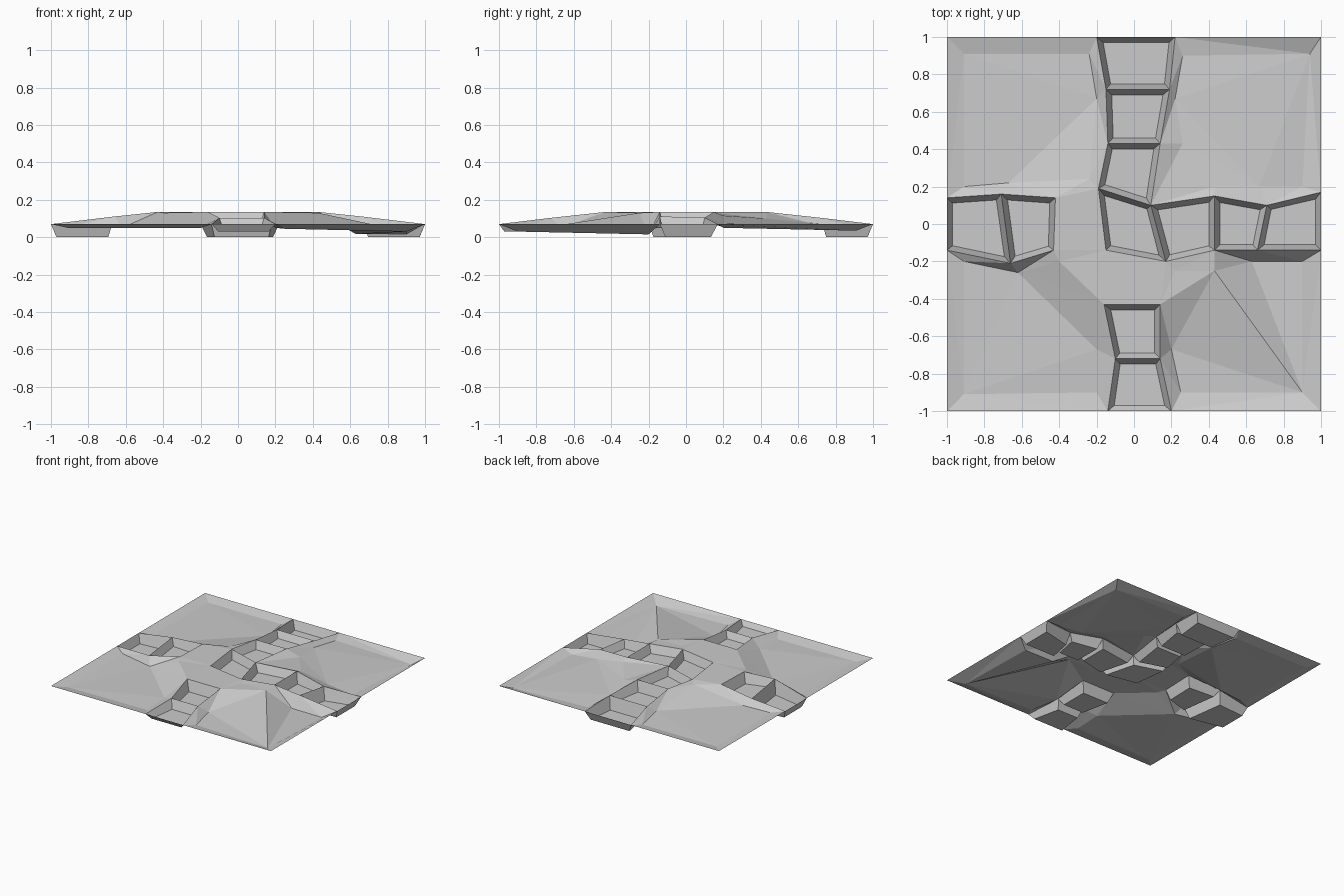
import bpy, bmesh
from mathutils import Vector
from mathutils.geometry import delaunay_2d_cdt

if "Cube" in bpy.data.objects:
    bpy.data.objects.remove(bpy.data.objects["Cube"])

# Shared rim corners of the stepped pools (x, y)
W = [(-1, .14), (-1, -.14), (-.71, .16), (-.66, -.21), (-.42, .14), (-.43, -.14)]
C = [(-.19, .19), (.09, .1), (.17, -.2), (-.15, -.14)]
E = [(.43, .15), (.43, -.14), (.71, .1), (.66, -.14), (1, .17), (1, -.14)]
N = [(-.14, .43), (.14, .43), (-.15, .72), (.19, .72), (-.2, 1), (.22, 1)]
S = [(-.16, -.43), (.14, -.43), (-.1, -.72), (.14, -.72), (-.14, -1), (.2, -1)]

# Pools: counter-clockwise rim and floor height
pools = [
    ([W[0], W[1], W[3], W[2]], 0), ([W[2], W[3], W[5], W[4]], .05),
    ([C[0], C[3], C[2], C[1]], .07), ([C[1], C[2], E[1], E[0]], .07),
    ([E[0], E[1], E[3], E[2]], .05), ([E[2], E[3], E[5], E[4]], 0),
    ([C[0], C[1], N[1], N[0]], .07), ([N[0], N[1], N[3], N[2]], .05),
    ([N[2], N[3], N[5], N[4]], 0),
    ([S[2], S[3], S[1], S[0]], .05), ([S[4], S[5], S[3], S[2]], .03),
]

# Land points beside the pools (x, y, z)
land = [
    (-.91, .91, .05), (-.91, .2, .055), (-.67, .22, .06), (-.24, .91, .05),
    (-.2, .67, .06), (-.24, .24, .125),
    (.94, .91, .035), (.26, .9, .055), (.22, .67, .075), (.26, .43, .1),
    (.43, .2, .115), (.67, .2, .075), (.9, .2, .05),
    (.9, -.9, .03), (.43, -.25, .13), (.63, -.2, .017), (.9, -.2, .015),
    (.22, -.25, .13), (.2, -.67, .05), (.25, -.9, .045),
    (-.91, -.91, .05), (-.91, -.2, .055), (-.62, -.26, .05),
    (-.2, -.67, .06), (-.2, -.9, .05), (-.4, -.2, .13), (-.2, -.22, .135),
]
creases = [((.43, -.25), (.9, -.9)), ((.43, -.25), (.63, -.2)),
           ((.63, -.2), (.9, -.9)), ((-.67, .22), (-.2, .67)),
           ((-.62, -.26), (-.2, -.67)), ((.94, .91), (.22, 1))]


def rim_height(x, y):
    """River rim falls from the middle plateau to the tile border."""
    return min(.135, .07 + (1 - max(abs(x), abs(y))) * .12)


def inside(p, quad):
    q = [Vector(c) for c in quad]
    return all((q[(i + 1) % 4] - q[i]).cross(p - q[i]) > 0 for i in range(4))


def make_object(name, bm):
    bmesh.ops.remove_doubles(bm, verts=bm.verts, dist=1e-5)
    mesh = bpy.data.meshes.new(name)
    bm.to_mesh(mesh)
    bm.free()
    bpy.context.collection.objects.link(bpy.data.objects.new(name, mesh))


# Collect land, border and rim points
height = {(x, y): z for x, y, z in land}
for x in (-1, 1):
    for y in (-1, 1):
        height[(x, y)] = .07
for quad, floor in pools:
    for p in quad:
        height[p] = rim_height(*p)
keys = list(height)
index = {p: i for i, p in enumerate(keys)}
edges = [(index[a], index[b]) for a, b in creases]
for quad, floor in pools:
    edges += [(index[quad[i]], index[quad[(i + 1) % 4]]) for i in range(4)]
edges = list({tuple(sorted(e)) for e in edges})

# Faceted land with the pools left open
pts, _, tris, origins, _, _ = delaunay_2d_cdt([Vector(p) for p in keys], edges, [], 0, 1e-5)
bm = bmesh.new()
verts = []
for p, o in zip(pts, origins):
    z = height[keys[o[0]]] if o else rim_height(*p)
    verts.append(bm.verts.new((p.x, p.y, z)))
for t in tris:
    mid = sum((pts[i] for i in t), Vector((0, 0))) / len(t)
    if not any(inside(mid, q) for q, f in pools):
        bm.faces.new([verts[i] for i in t])
make_object("land", bm)

# Pools with sloping walls and flat floors
bm = bmesh.new()
for quad, floor in pools:
    q = [Vector(c) for c in quad]
    top = [bm.verts.new((*c, rim_height(*c))) for c in quad]
    low = []
    for i in range(4):
        p = q[i] + .03 * ((q[(i + 1) % 4] - q[i]).normalized() + (q[i - 1] - q[i]).normalized())
        low.append(bm.verts.new((p.x, p.y, floor)))
    bm.faces.new(low)
    for i in range(4):
        j = (i + 1) % 4
        bm.faces.new((top[i], top[j], low[j], low[i]))
make_object("stepped_pools", bm)
